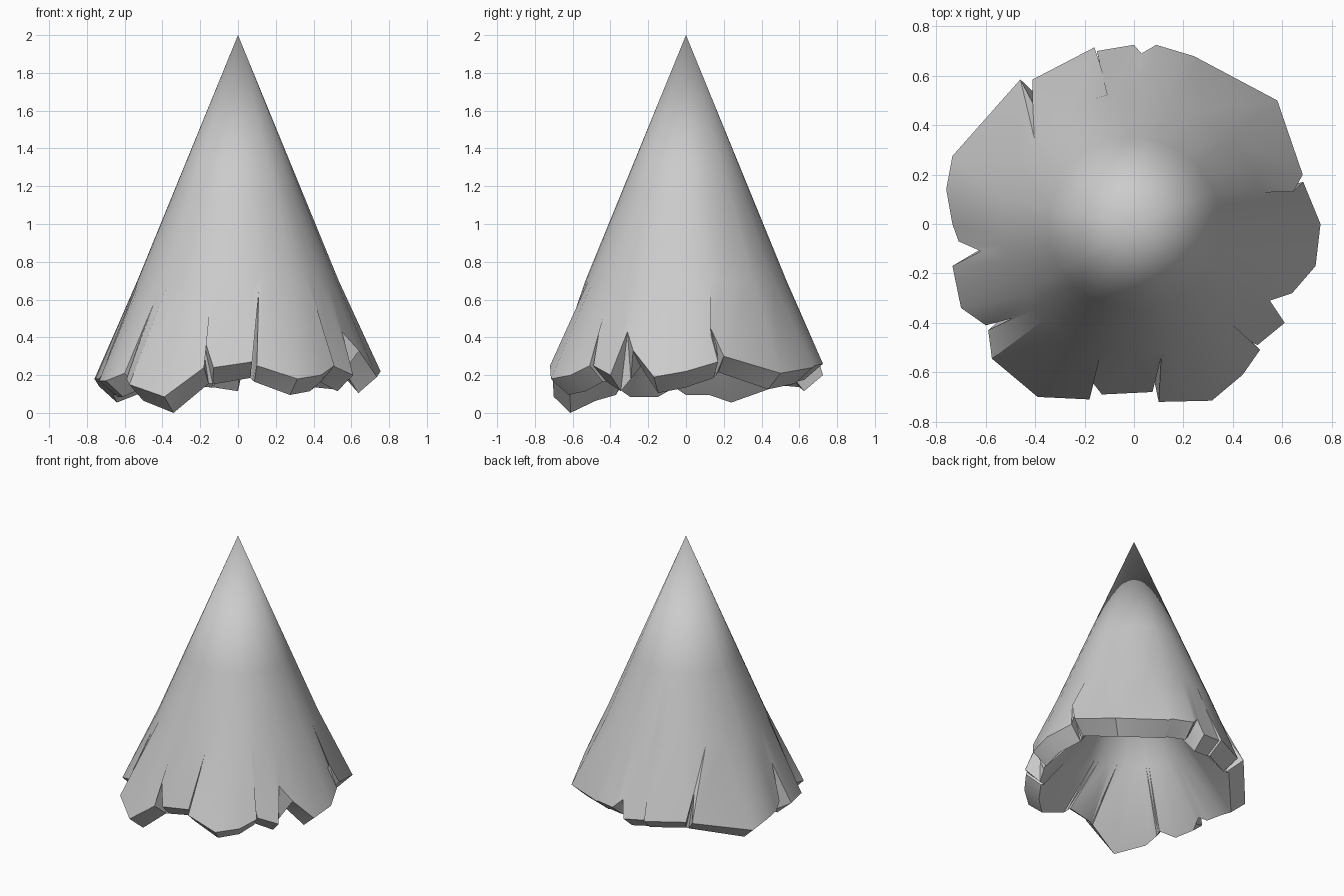
import bpy, math

if "Cube" in bpy.data.objects:
    bpy.data.objects.remove(bpy.data.objects["Cube"])

# Ragged lower edge, anticlockwise from +x: (x, y, z); high points are slit tips
RIM = [
    (.755, 0, .22), (.685, .17, .27), (.645, .13, .45), (.683, .2, .3),
    (.58, .5, .21), (.26, .67, .24), (.24, .68, .25), (.09, .725, .26),
    (.03, .69, .32), (0, .725, .2), (-.15, .70, .22), (-.10, .53, .66),
    (-.16, .715, .22), (-.41, .585, .23), (-.41, .49, .42), (-.46, .585, .235),
    (-.735, .275, .14), (-.76, .14, .18), (-.735, 0, .18), (-.71, -.07, .22),
    (-.62, -.11, .46), (-.735, -.17, .17), (-.70, -.34, .17), (-.60, -.41, .21),
    (-.45, -.37, .57), (-.59, -.43, .18), (-.575, -.545, .15), (-.39, -.70, .085),
    (-.18, -.71, .24), (-.2, -.6, .46), (-.13, -.69, .24), (.075, -.68, .27),
    (.11, -.54, .64), (.10, -.72, .25), (.315, -.715, .18), (.44, -.61, .2),
    (.51, -.51, .25), (.4, -.44, .55), (.5, -.49, .25), (.61, -.40, .2),
    (.55, -.31, .43), (.64, -.28, .33), (.735, -.17, .19)]
N = len(RIM)
SLOPE = .41
INSET, DROP = .1, .085     # offset from outer to inner edge

# Angles increasing round the cone, lightly smoothed so columns never cross
ang = []
for x, y, z in RIM:
    a = math.atan2(y, x)
    while ang and a < ang[-1] - 1:
        a += math.tau
    ang.append(a)


def neighbour(i):
    return ang[i % N] + math.tau * (i // N)


mean = [sum(neighbour(i + k) for k in (-1, 0, 1)) / 3 for i in range(N)]


def ring(z, r=None):
    r = r or SLOPE * (2 - z)
    return [(r * math.cos(a), r * math.sin(a), z) for a in mean]


def inward(i):
    """Inner edge point; slits stop at the inner wall, so their tips are skipped."""
    x, y, z = RIM[i]
    if z > .4:
        a, b = RIM[i - 1], RIM[(i + 1) % N]
        x, y, z = [(p + q) / 2 for p, q in zip(a, b)]
    k = 1 - INSET / math.hypot(x, y)
    return (x * k, y * k, z - DROP)


# Outer skin (rim, two rings, apex), then flared inner wall and inner cone
verts = RIM + ring(.7) + ring(1.15) + [inward(i) for i in range(N)] + ring(.47, .34)
verts += [(0, 0, 2), (0, 0, 1.35)]
R1, R2, I0, I1, APEX, CEIL = N, 2 * N, 3 * N, 4 * N, 5 * N, 5 * N + 1
faces = []
for i in range(N):
    j = (i + 1) % N
    for lo, hi in ((0, R1), (R1, R2)):
        faces += [(lo + i, lo + j, hi + j), (lo + i, hi + j, hi + i)]
    faces.append((R2 + i, R2 + j, APEX))
    # Thickness of the broken edge
    faces += [(j, i, I0 + i), (j, I0 + i, I0 + j)]
    # Inner wall and inner cone
    faces += [(I0 + j, I0 + i, I1 + i), (I0 + j, I1 + i, I1 + j)]
    faces.append((I1 + j, I1 + i, CEIL))

mesh = bpy.data.meshes.new("ragged_cone")
mesh.from_pydata(verts, [], faces)
mesh.update()
cone = bpy.data.objects.new("ragged_cone", mesh)
bpy.context.collection.objects.link(cone)
bpy.context.view_layer.objects.active = cone
cone.select_set(True)
bpy.ops.object.shade_smooth_by_angle(angle=math.radians(30))
